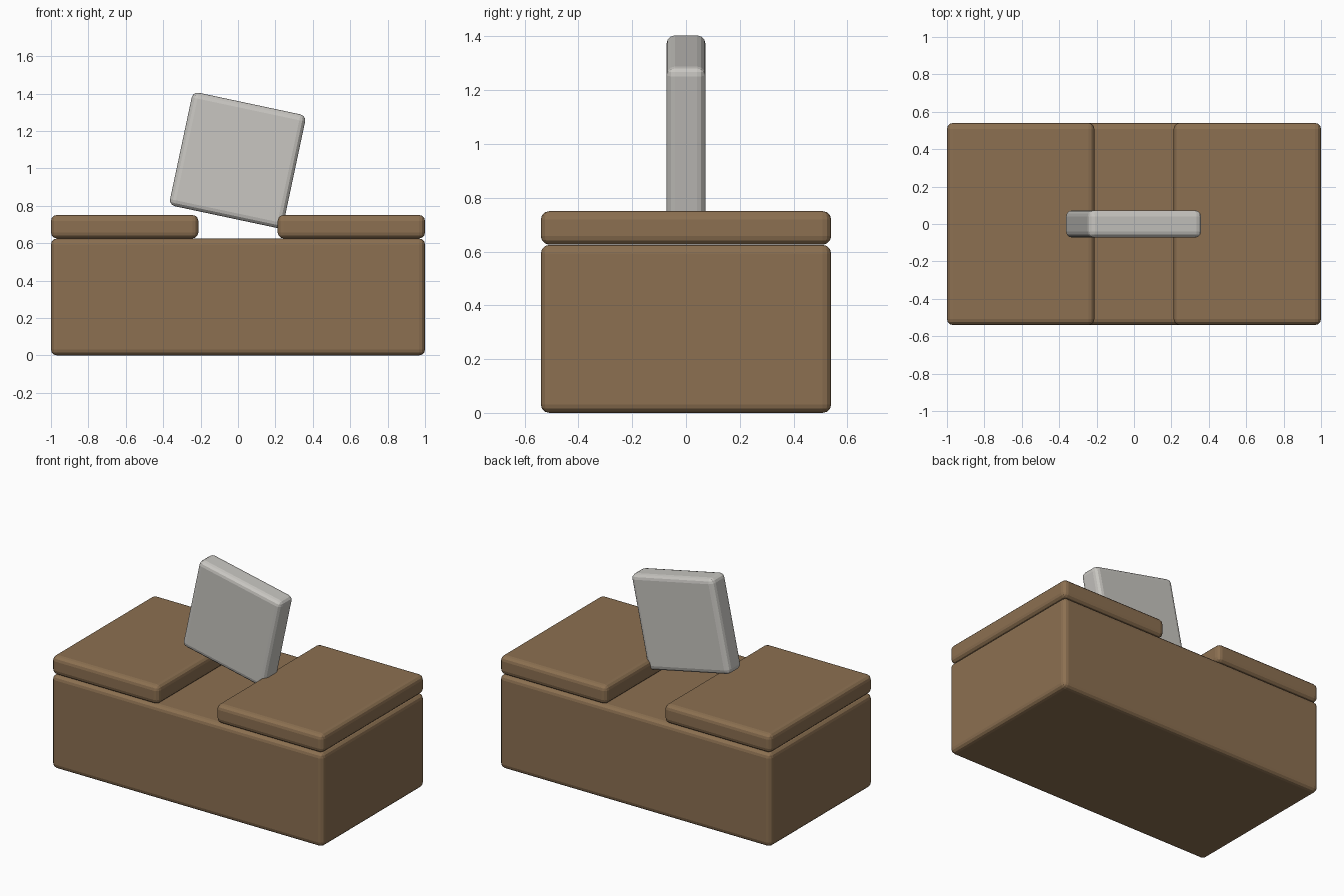
import bpy
import math

if "Cube" in bpy.data.objects:
    bpy.data.objects.remove(bpy.data.objects["Cube"])


def material(name, rgb):
    # sRGB 0-255 to linear
    mat = bpy.data.materials.new(name)
    lin = [((c / 255 + 0.055) / 1.055) ** 2.4 for c in rgb]
    mat.diffuse_color = (*lin, 1)
    mat.use_nodes = True
    mat.node_tree.nodes["Principled BSDF"].inputs["Base Color"].default_value = mat.diffuse_color
    return mat


wood = material("brown wood", (140, 112, 81))
stone = material("pale grey", (200, 198, 193))


def rounded_box(name, center, size, mat, tilt=0):
    bpy.ops.mesh.primitive_cube_add(size=1, location=center)
    obj = bpy.context.object
    obj.name = name
    obj.scale = size
    bpy.ops.object.transform_apply(location=False, rotation=False, scale=True)
    obj.rotation_euler.y = tilt
    bevel = obj.modifiers.new("rounded edges", "BEVEL")
    bevel.width = 0.032
    bevel.segments = 3
    obj.data.materials.append(mat)
    return obj


# Main block
rounded_box("base", (0, 0, 0.3125), (2, 1.08, 0.625), wood)

# Two slabs on top leaving a central slot
for name, side in (("left_slab", -1), ("right_slab", 1)):
    rounded_box(name, (side * 0.606, 0, 0.688), (0.788, 1.08, 0.125), wood)

# Tilted upright panel standing in the slot
rounded_box("tilted_panel", (-0.002, 0, 1.043), (0.62, 0.145, 0.62), stone,
            math.radians(12))
